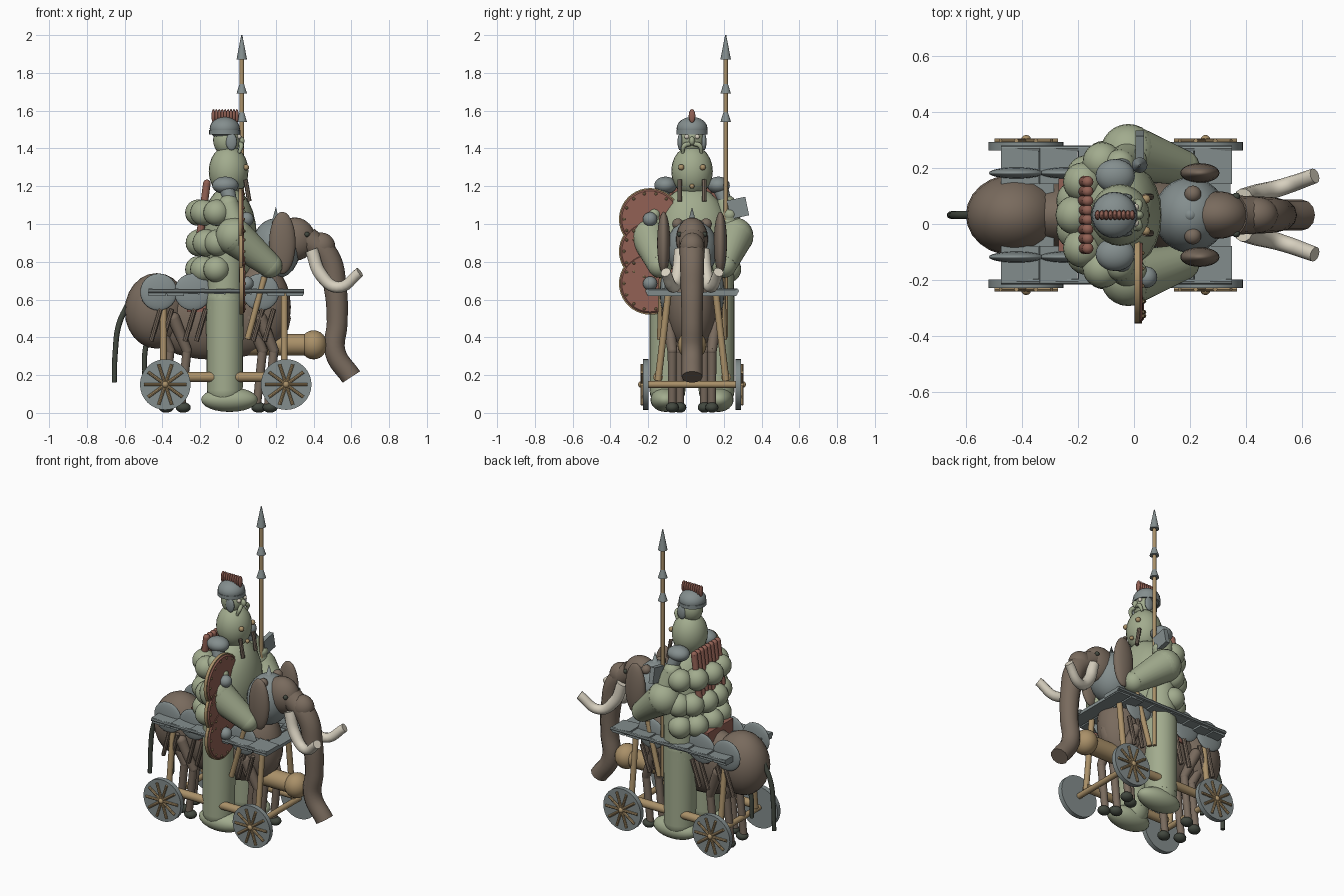
import bpy, math
from mathutils import Vector

if "Cube" in bpy.data.objects:
    bpy.data.objects.remove(bpy.data.objects["Cube"])

Y0 = 0.032          # plane of symmetry of beast and rider
SIDES = ((1, "left"), (-1, "right"))


def material(name, rgb):
    m = bpy.data.materials.new(name)
    m.use_nodes = True
    m.diffuse_color = (*rgb, 1)
    m.node_tree.nodes["Principled BSDF"].inputs["Base Color"].default_value = (*rgb, 1)
    return m


GREEN = material("sage skin", (0.36, 0.41, 0.27))
GREY = material("steel grey", (0.23, 0.27, 0.27))
BROWN = material("hide brown", (0.19, 0.145, 0.11))
TAN = material("tan wood", (0.40, 0.28, 0.14))
RED = material("dull red", (0.29, 0.12, 0.09))
IVORY = material("ivory", (0.68, 0.63, 0.52))
DARK = material("dark hoof", (0.055, 0.065, 0.05))


def finish(name, mat):
    o = bpy.context.object
    o.name = name
    o.data.materials.clear()
    o.data.materials.append(mat)
    bpy.ops.object.shade_smooth_by_angle(angle=math.radians(40))
    return o


def ball(name, mat, loc, size, rot=(0, 0, 0), seg=24):
    if not isinstance(size, tuple):
        size = (size,) * 3
    bpy.ops.mesh.primitive_uv_sphere_add(segments=seg, ring_count=seg // 2, location=loc, rotation=rot)
    bpy.context.object.scale = size
    return finish(name, mat)


def rod(name, mat, a, b, r1, r2=None, seg=16):
    a, b = Vector(a), Vector(b)
    bpy.ops.mesh.primitive_cone_add(vertices=seg, radius1=r1, radius2=r1 if r2 is None else r2,
                                    depth=(b - a).length, location=(a + b) / 2)
    bpy.context.object.rotation_euler = (b - a).to_track_quat('Z', 'Y').to_euler()
    return finish(name, mat)


def box(name, mat, loc, size, rot=(0, 0, 0)):
    bpy.ops.mesh.primitive_cube_add(size=1, location=loc, rotation=rot)
    bpy.context.object.scale = size
    return finish(name, mat)


def limb(name, mat, a, b, r1, r2):
    rod(name, mat, a, b, r1, r2, 24)
    ball(name + "_top", mat, a, r1)
    ball(name + "_end", mat, b, r2)


def tube(name, mat, pts):
    # Swept tube: each point is x, y, z, radius
    cu = bpy.data.curves.new(name, 'CURVE')
    cu.dimensions = '3D'
    cu.bevel_depth, cu.bevel_resolution, cu.use_fill_caps, cu.resolution_u = 1, 4, True, 6
    sp = cu.splines.new('BEZIER')
    sp.bezier_points.add(len(pts) - 1)
    for bp, p in zip(sp.bezier_points, pts):
        bp.co, bp.radius = p[:3], p[3]
        bp.handle_left_type = bp.handle_right_type = 'AUTO'
    o = bpy.data.objects.new(name, cu)
    bpy.context.collection.objects.link(o)
    bpy.ops.object.select_all(action='DESELECT')
    o.select_set(True)
    bpy.context.view_layer.objects.active = o
    bpy.ops.object.convert(target='MESH')
    return finish(name, mat)


# Elephant body, head and trunk
ball("rump", BROWN, (-0.43, Y0, 0.54), (0.17, 0.145, 0.2))
ball("belly", BROWN, (-0.12, Y0, 0.5), (0.4, 0.13, 0.22))
ball("chest", BROWN, (0.12, Y0, 0.56), (0.16, 0.13, 0.24))
ball("neck_armour", GREY, (0.2, Y0, 0.87), (0.13, 0.135, 0.16))
rod("neck_spike", GREY, (0.2, Y0, 0.98), (0.2, Y0, 1.09), 0.03, 0)
ball("elephant_head", BROWN, (0.3, Y0, 0.92), (0.11, 0.085, 0.115))
ball("trunk_base", BROWN, (0.44, Y0, 0.88), (0.075, 0.065, 0.075))
tube("trunk", BROWN, [(0.36, Y0, 0.92, 0.07), (0.47, Y0, 0.83, 0.065), (0.515, Y0, 0.66, 0.06),
                      (0.525, Y0, 0.48, 0.055), (0.515, Y0, 0.32, 0.055), (0.6, Y0, 0.19, 0.055)])
tube("tail", DARK, [(-0.58, Y0, 0.58, 0.015), (-0.63, Y0, 0.47, 0.015),
                    (-0.65, Y0, 0.32, 0.014), (-0.655, Y0, 0.16, 0.013)])
tube("tail_strand", DARK, [(-0.46, Y0, 0.44, 0.014), (-0.49, Y0, 0.34, 0.014), (-0.495, Y0, 0.2, 0.012)])
for s, side in SIDES:
    ball(side + "_ear", BROWN, (0.235, Y0 + s * 0.15, 0.9), (0.07, 0.035, 0.165))
    ball(side + "_ear_root", BROWN, (0.21, Y0 + s * 0.075, 1.0), 0.03)
    ball(side + "_elephant_eye", DARK, (0.365, Y0 + s * 0.066, 0.945), 0.014, seg=12)
    tube(side + "_tusk", IVORY, [(0.39, Y0 + s * 0.06, 0.86, 0.035), (0.44, Y0 + s * 0.075, 0.73, 0.035),
                                 (0.53, Y0 + s * 0.1, 0.665, 0.03), (0.645, Y0 + s * 0.14, 0.745, 0.027)])
    # Thin jointed beast legs with dark hooves
    for i, x in enumerate((-0.39, -0.3, 0.1, 0.16)):
        y = Y0 + s * (0.065 + 0.04 * (i % 2))
        hip, knee, foot = (x - 0.04, y + s * 0.02, 0.5), (x + 0.03, y, 0.33), (x, y, 0.04)
        limb(f"{side}_thigh_{i}", BROWN, hip, knee, 0.033, 0.026)
        limb(f"{side}_shin_{i}", BROWN, knee, foot, 0.024, 0.022)
        ball(f"{side}_hoof_{i}", DARK, (x + 0.01, y, 0.029), (0.04, 0.035, 0.028), seg=16)
    # Flank discs and strap links
    for i in range(4):
        x = -0.42 + 0.18 * i
        ball(f"{side}_flank_disc_{i}", GREY, (x, Y0 + s * 0.15, 0.64), (0.098, 0.02, 0.098))
        for d in (-0.02, 0.04):
            rod(f"{side}_strap", BROWN, (x + d + 0.03, Y0 + s * 0.15, 0.55), (x + d - 0.02, Y0 + s * 0.14, 0.38),
                0.013, seg=8)

# Battering ram and saddle blanket
rod("ram_shaft", TAN, (0.05, Y0, 0.36), (0.4, Y0, 0.36), 0.057, seg=24)
ball("ram_head", TAN, (0.4, Y0, 0.36), (0.072, 0.077, 0.077))
box("saddle_blanket", RED, (-0.14, Y0, 0.635), (0.26, 0.26, 0.2))

# Wheeled frame with side platforms
for s, side in SIDES:
    for x, end in ((-0.385, "rear"), (0.255, "front")):
        y = Y0 + s * 0.245
        rod(f"{end}_{side}_wheel", GREY, (x, y - 0.015, 0.15), (x, y + 0.015, 0.15), 0.134, seg=32)
        for k in range(5):
            a = k * math.pi / 5
            d = Vector((math.cos(a), 0, math.sin(a))) * 0.113
            c = Vector((x, Y0 + s * 0.265, 0.15))
            rod(f"{end}_{side}_spoke", TAN, c - d, c + d, 0.0085, seg=8)
        ball(f"{end}_{side}_hub", TAN, (x, Y0 + s * 0.268, 0.15), 0.018, seg=12)
        rod(f"{end}_{side}_post", TAN, (x - 0.01, Y0 + s * 0.18, 0.17), (x - 0.01, Y0 + s * 0.125, 0.64), 0.018)
    rod(side + "_frame_beam", TAN, (-0.37, Y0 + s * 0.18, 0.19), (0.25, Y0 + s * 0.18, 0.19), 0.026)
    rod(side + "_brace", TAN, (0.14, Y0 + s * 0.16, 0.72), (0.05, Y0 + s * 0.17, 0.39), 0.016)
    for i in range(6):
        box(f"{side}_platform_plank_{i}", GREY, (-0.408 + i * 0.138, Y0 + s * 0.175, 0.643),
            (0.134, 0.13, 0.024), (0, 0.05, 0))
    rod(side + "_platform_rail", GREY, (-0.475, Y0 + s * 0.237, 0.645), (0.35, Y0 + s * 0.237, 0.645), 0.011, seg=8)
for x in (-0.385, 0.255):
    rod("axle", TAN, (x, Y0 - 0.24, 0.15), (x, Y0 + 0.24, 0.15), 0.018)
for x in (-0.43, -0.33, 0.2, 0.3):
    box("deck_board", GREY, (x, Y0, 0.63), (0.09, 0.47, 0.02))

# Giant rider: torso with lumps on the back
ball("torso", GREEN, (-0.05, Y0, 0.93), (0.15, 0.2, 0.27))
ball("upper_body", GREEN, (-0.05, Y0, 1.28), (0.105, 0.11, 0.135))
for row, (z, r, n) in enumerate(((0.76, 0.07, 5), (0.9, 0.072, 6), (1.06, 0.07, 5))):
    for k in range(n):
        a = math.pi * (0.5 + (k + 0.5) / n)
        ball(f"back_lump_{row}_{k}", GREEN,
             (-0.07 + 0.14 * math.cos(a), Y0 + 0.2 * math.sin(a), z), r)

for s, side in SIDES:
    limb(side + "_rider_thigh", GREEN, (-0.02, Y0 + s * 0.225, 0.935), (0.17, Y0 + s * 0.17, 0.78), 0.1, 0.065)
    limb(side + "_rider_leg", GREEN, (-0.07, Y0 + s * 0.125, 0.6), (-0.07, Y0 + s * 0.13, 0.12), 0.1, 0.095)
    rod(side + "_rider_hip", GREEN, (-0.07, Y0 + s * 0.125, 0.55), (-0.06, Y0 + s * 0.13, 0.9), 0.1, 0.09)
    ball(side + "_rider_foot", GREEN, (-0.045, Y0 + s * 0.14, 0.07), (0.15, 0.08, 0.065))
    ball(side + "_shoulder_plate", GREY, (-0.067, Y0 + s * 0.14, 1.205), (0.07, 0.06, 0.046))
    rod(side + "_sleeve", GREY, (-0.06, Y0 + s * 0.15, 1.19), (-0.03, Y0 + s * 0.185, 1.09), 0.042, 0.03)
    limb(side + "_arm", GREEN, (-0.05, Y0 + s * 0.18, 1.1), (-0.02, Y0 + s * 0.2, 1.0), 0.055, 0.06)
    limb(side + "_forearm", GREEN, (-0.02, Y0 + s * 0.2, 1.0), (0.01, Y0 + s * 0.2, 1.05), 0.055, 0.035)
    ball(side + "_chest_stud", TAN, (0.043, Y0 + s * 0.057, 1.3), 0.016, seg=12)
    rod(side + "_chest_strap", BROWN, (0.06, Y0 + s * 0.065, 1.12), (0.04, Y0 + s * 0.065, 1.235), 0.012, seg=8)
ball("navel_stud", TAN, (0.045, Y0, 1.2), 0.013, seg=12)

# Rider head with helmet and crest
ball("rider_head", GREEN, (-0.06, Y0, 1.445), (0.072, 0.068, 0.085))
ball("helmet", GREY, (-0.07, Y0, 1.505), (0.08, 0.082, 0.062))
ball("nose", GREEN, (0.015, Y0, 1.44), (0.02, 0.016, 0.024), seg=12)
rod("helmet_brow", GREY, (-0.07, Y0, 1.475), (-0.07, Y0, 1.497), 0.083, seg=24)
for s, side in SIDES:
    ball(side + "_cheek_guard", GREY, (-0.035, Y0 + s * 0.063, 1.435), (0.03, 0.014, 0.045), seg=16)
    ball(side + "_eye", IVORY, (0.005, Y0 + s * 0.028, 1.462), 0.013, seg=12)
    tube(side + "_moustache", GREEN, [(0.01, Y0 + s * 0.01, 1.425, 0.012), (0.018, Y0 + s * 0.04, 1.415, 0.013),
                                      (0.005, Y0 + s * 0.05, 1.375, 0.008)])
for i in range(9):
    ball(f"crest_rib_{i}", RED, (-0.13 + i * 0.0155, Y0, 1.572), (0.0105, 0.018, 0.037), seg=12)

# Ribbed cape on the back
for i in range(8):
    y = Y0 + (i - 3.5) * 0.034
    limb(f"cape_rib_{i}", RED, (-0.165, y, 1.215), (-0.2, y, 0.95), 0.02, 0.02)

# Spear with three points and a hand guard
rod("spear_shaft", TAN, (0.02, 0.21, 0.4), (0.02, 0.21, 1.9), 0.012, seg=12)
for base, tip in ((1.87, 2.0), (1.69, 1.77), (1.54, 1.62)):
    rod("spear_point", GREY, (0.02, 0.21, base), (0.02, 0.21, tip), 0.028, 0.003)
box("hand_guard", GREY, (0.02, 0.275, 1.085), (0.03, 0.1, 0.1), (math.radians(12), 0, 0))

# Three overlapping round shields
for i, z in enumerate((1.025, 0.855, 0.685)):
    x, y = 0.016 + 0.003 * i, -0.19
    rod(f"shield_rim_{i}", TAN, (x - 0.014, y, z), (x + 0.006, y, z), 0.165, seg=40)
    rod(f"shield_face_{i}", RED, (x + 0.004, y, z), (x + 0.014, y, z), 0.16, 0.15, seg=40)
    for k in range(14):
        a = k * math.tau / 14
        ball("shield_stud", TAN, (x + 0.014, y + 0.138 * math.cos(a), z + 0.138 * math.sin(a)), 0.008, seg=8)
    if i != 1:
        ball(f"shield_boss_{i}", GREY, (0.045, y, z), 0.038)
